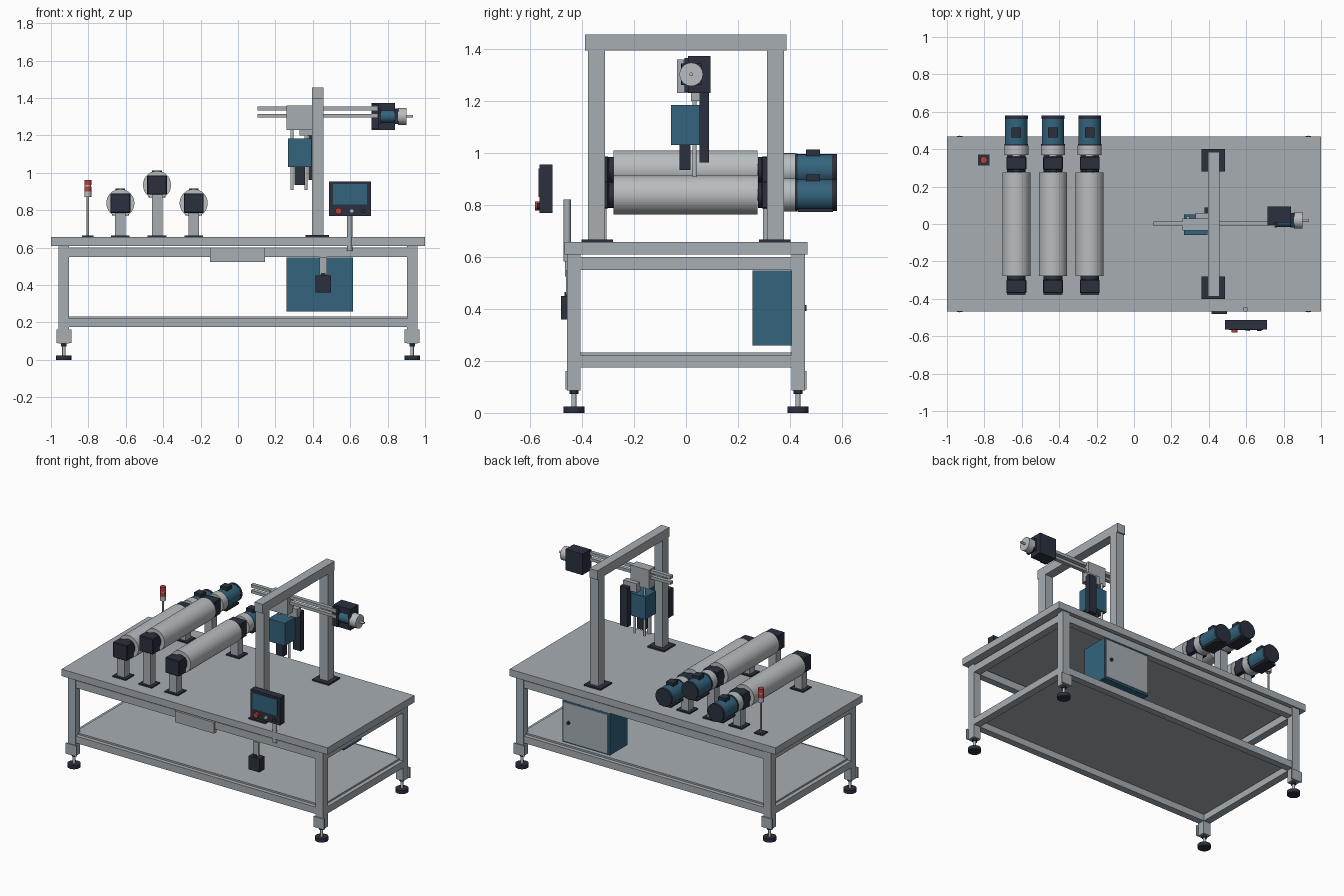
import bpy, bmesh, math
from mathutils import Matrix, Vector

if "Cube" in bpy.data.objects:
    bpy.data.objects.remove(bpy.data.objects["Cube"])


def material(name, rgb):
    m = bpy.data.materials.new(name)
    m.diffuse_color = (*rgb, 1)
    m.use_nodes = True
    m.node_tree.nodes["Principled BSDF"].inputs["Base Color"].default_value = m.diffuse_color
    return m


GRAY = material("painted gray steel", (0.38, 0.42, 0.45))
SILVER = material("bright metal", (0.48, 0.51, 0.53))
DARK = material("dark navy", (0.024, 0.030, 0.048))
BLUE = material("machine blue", (0.033, 0.127, 0.205))
RED = material("signal red", (0.52, 0.05, 0.04))


def finish(name, bm, mat):
    bmesh.ops.recalc_face_normals(bm, faces=bm.faces)
    me = bpy.data.meshes.new(name)
    bm.to_mesh(me)
    bm.free()
    me.materials.append(mat)
    ob = bpy.data.objects.new(name, me)
    bpy.context.collection.objects.link(ob)
    return ob


def box(name, x, y, z, mat, bevel=0):
    """Box from (min, max) pairs."""
    bm = bmesh.new()
    bmesh.ops.create_cube(bm, size=1)
    for v in bm.verts:
        v.co = Vector([a + (c + 0.5) * (b - a) for c, (a, b) in zip(v.co, (x, y, z))])
    if bevel:
        bmesh.ops.bevel(bm, geom=bm.edges[:], offset=bevel, segments=1, affect='EDGES')
    return finish(name, bm, mat)


def rod(name, axis, a, b, c1, c2, r, mat, sides=32):
    """Cylinder along an axis from a to b; c1, c2 are the two other coordinates."""
    bm = bmesh.new()
    bmesh.ops.create_cone(bm, cap_ends=True, segments=sides, radius1=r, radius2=r, depth=b - a)
    mid = (a + b) / 2
    if axis == 'x':
        m = Matrix.Translation((mid, c1, c2)) @ Matrix.Rotation(math.pi / 2, 4, 'Y')
    elif axis == 'y':
        m = Matrix.Translation((c1, mid, c2)) @ Matrix.Rotation(math.pi / 2, 4, 'X')
    else:
        m = Matrix.Translation((c1, c2, mid))
    bm.transform(m)
    for f in bm.faces:
        f.smooth = len(f.verts) == 4 and sides > 8
    for e in bm.edges:
        e.smooth = all(len(f.verts) == 4 for f in e.link_faces)
    return finish(name, bm, mat)


def span(c, h):
    return (c - h, c + h)


def pair(s, a, b):
    return tuple(sorted((s * a, s * b)))


# Table plate and shelf
box("table_top", (-1, 1), (-0.467, 0.467), (0.61, 0.657), GRAY)
box("lower_shelf", (-0.93, 0.93), (-0.425, 0.425), (0.22, 0.233), GRAY)

# Frame rails
for s in (-1, 1):
    for z, label in (((0.55, 0.60), "upper"), ((0.175, 0.222), "lower")):
        box(label + "_long_rail", (-0.91, 0.91), pair(s, 0.405, 0.452), z, GRAY)
        box(label + "_side_rail", pair(s, 0.907, 0.957), (-0.41, 0.41), z, GRAY)

# Legs with levelling feet
for sx in (-1, 1):
    for sy in (-1, 1):
        cx, cy = sx * 0.931, sy * 0.431
        box("leg", span(cx, 0.028), span(cy, 0.026), (0.087, 0.61), GRAY)
        box("foot_bracket", span(cx, 0.04), pair(sy, 0.455, 0.464), (0.09, 0.162), GRAY)
        rod("foot_nut", 'z', 0.072, 0.087, cx, cy, 0.017, DARK, 6)
        rod("foot_stem", 'z', 0.02, 0.09, cx, cy, 0.009, SILVER, 16)
        rod("foot_pad", 'z', 0, 0.024, cx, cy, 0.041, DARK, 24)

# Front drawer panel
box("drawer_front", (-0.15, 0.145), (-0.465, -0.44), (0.524, 0.6), GRAY)

# Electrical cabinet with door and knob
box("cabinet", (0.26, 0.615), (0.256, 0.447), (0.26, 0.547), BLUE)
box("cabinet_door", (0.272, 0.603), (0.445, 0.453), (0.272, 0.536), GRAY)
rod("door_knob", 'y', 0.45, 0.463, 0.565, 0.403, 0.011, DARK, 16)

# Hanging switch box at the front
box("switch_box", (0.415, 0.497), (-0.48, -0.425), (0.36, 0.45), DARK)
box("switch_gland", (0.443, 0.467), (-0.468, -0.442), (0.45, 0.464), DARK)
box("switch_strap", (0.435, 0.476), (-0.462, -0.45), (0.455, 0.55), GRAY)

# Operator panel
rod("panel_post", 'z', 0.583, 0.82, 0.597, -0.457, 0.014, GRAY, 20)
box("panel_housing", (0.487, 0.71), (-0.563, -0.513), (0.768, 0.955), DARK)
box("panel_screen", (0.508, 0.69), (-0.568, -0.562), (0.83, 0.94), BLUE)
for bx, r, out, mat in ((0.537, 0.017, 0.58, RED), (0.608, 0.012, 0.573, SILVER), (0.67, 0.012, 0.573, DARK)):
    rod("panel_button", 'y', -out, -0.56, bx, 0.796, r, mat, 20)

# Signal lamp
box("lamp_base", span(-0.803, 0.031), span(0.342, 0.029), (0.655, 0.665), DARK)
rod("lamp_pole", 'z', 0.66, 0.875, -0.803, 0.342, 0.006, SILVER, 12)
for z0, z1, r, mat in ((0.87, 0.90, 0.019, SILVER), (0.90, 0.927, 0.019, RED), (0.927, 0.935, 0.017, SILVER), (0.935, 0.963, 0.019, RED)):
    rod("lamp_segment", 'z', z0, z1, -0.803, 0.342, r, mat, 20)

# Roller stations with bearings, pedestals and drives
for x, z in ((-0.629, 0.838), (-0.433, 0.935), (-0.237, 0.838)):
    rod("roller", 'y', -0.278, 0.275, x, z, 0.075, SILVER, 48)
    rod("roller_shaft", 'y', -0.36, 0.42, x, z, 0.022, SILVER, 20)
    for y0, y1, s in ((-0.37, -0.297, -1), (0.29, 0.36, 1)):
        yc = (y0 + y1) / 2
        box("bearing_block", span(x, 0.053), (y0, y1), span(z, 0.052), DARK, 0.004)
        rod("bearing_collar", 'y', *pair(s, 0.277, 0.30), x, z, 0.05, DARK, 24)
        box("pedestal", span(x, 0.028), span(yc, 0.028), (0.66, z - 0.05), GRAY)
        box("pedestal_base", span(x, 0.05), span(yc, 0.045), (0.655, 0.665), DARK)
    rod("gearbox_flange", 'y', 0.368, 0.42, x, z, 0.064, SILVER)
    rod("motor_body", 'y', 0.418, 0.565, x, z, 0.06, BLUE)
    rod("motor_front_ring", 'y', 0.418, 0.428, x, z, 0.063, DARK)
    rod("motor_cap", 'y', 0.562, 0.58, x, z, 0.061, DARK)
    box("motor_terminal_box", span(x, 0.026), (0.462, 0.515), (z + 0.04, z + 0.078), DARK)
    box("motor_foot_plate", span(x, 0.045), (0.43, 0.565), (z - 0.066, z - 0.052), DARK)

# Portal frame
for s in (-1, 1):
    box("portal_column", (0.395, 0.457), pair(s, 0.312, 0.376), (0.66, 1.396), GRAY)
    box("portal_base", (0.361, 0.486), pair(s, 0.28, 0.402), (0.655, 0.667), DARK)
box("portal_beam", (0.395, 0.457), (-0.388, 0.386), (1.394, 1.456), GRAY)

# Horizontal guide arm and carriage
box("upper_guide", (0.105, 0.745), (-0.012, 0.014), (1.334, 1.355), GRAY)
box("lower_guide", (0.105, 0.745), (-0.012, 0.014), (1.296, 1.315), GRAY)
box("carriage", (0.258, 0.395), (-0.034, 0.03), (1.23, 1.36), GRAY)

# Arm drive
box("arm_gearbox", (0.713, 0.84), (0.008, 0.094), (1.23, 1.373), DARK)
box("arm_gearbox_cover", (0.713, 0.755), (-0.006, 0.01), (1.235, 1.365), DARK)
box("arm_motor_rear", (0.75, 0.765), (-0.02, 0.06), (1.262, 1.343), DARK)
box("arm_motor_mount", (0.838, 0.858), (-0.018, 0.06), (1.262, 1.343), DARK)
rod("arm_motor", 'x', 0.76, 0.845, 0.018, 1.302, 0.034, BLUE)
rod("arm_flange", 'x', 0.855, 0.902, 0.02, 1.302, 0.045, SILVER, 28)
rod("arm_shaft", 'x', 0.90, 0.936, 0.02, 1.302, 0.007, SILVER, 12)

# Vertical lift head
box("lift_rail", (0.378, 0.435), (0.052, 0.088), (0.963, 1.23), DARK)
box("lift_rail_mount", (0.33, 0.43), (0.02, 0.06), (1.2, 1.26), GRAY)
box("lift_head", (0.268, 0.393), (-0.058, 0.052), (1.03, 1.184), BLUE)
box("lift_tool", (0.303, 0.357), (-0.025, 0.018), (0.935, 1.03), DARK)
for x in (0.289, 0.363):
    rod("lift_rod", 'z', 0.908, 1.235, x, 0.033, 0.008, SILVER, 16)
